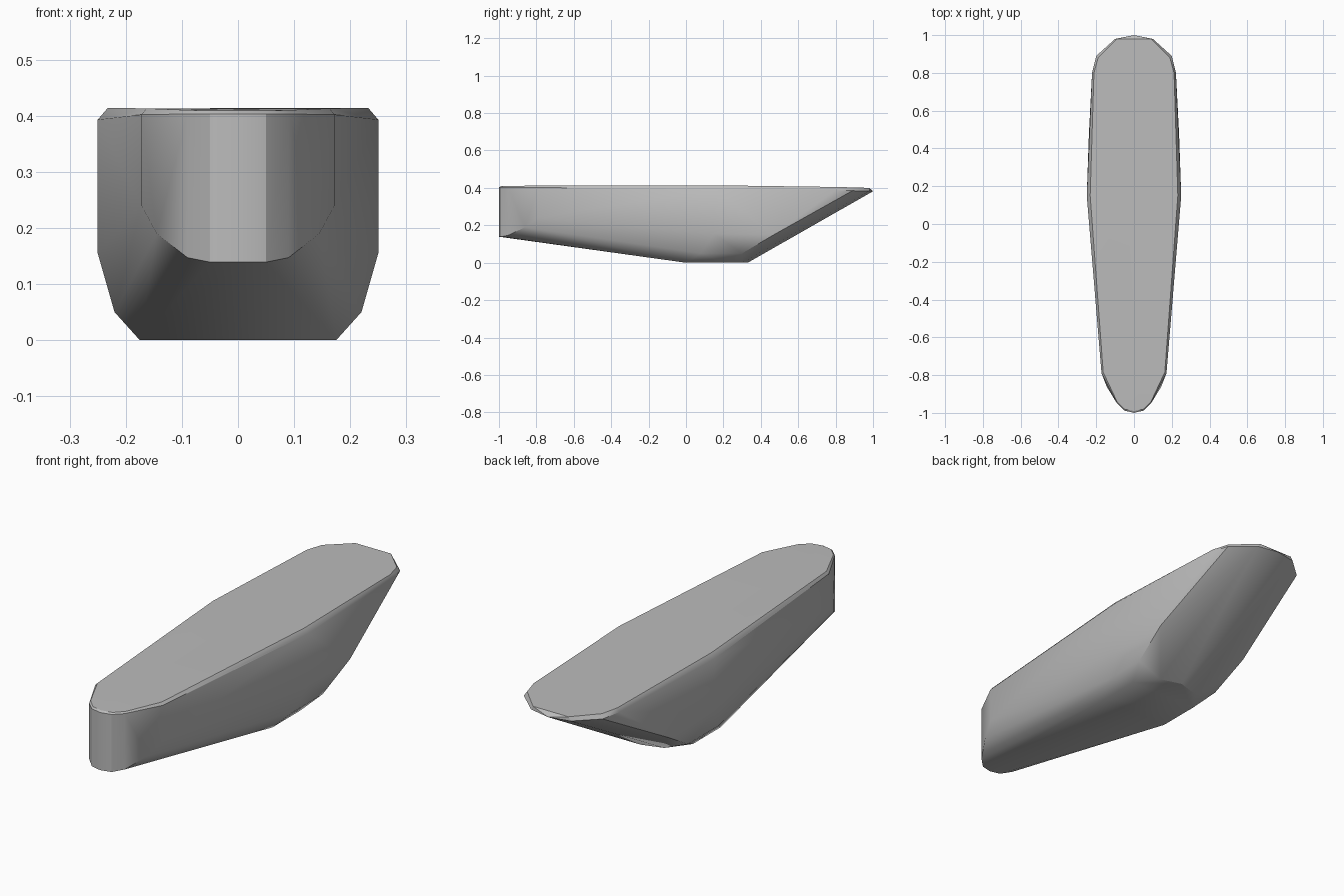
import bpy, bmesh, math

cube = bpy.data.objects.get("Cube")
if cube:
    bpy.data.objects.remove(cube, do_unlink=True)

grey = bpy.data.materials.new("plain_grey")
grey.use_nodes = True
colour = (0.5, 0.5, 0.5, 1)
grey.diffuse_color = colour
grey.node_tree.nodes["Principled BSDF"].inputs["Base Color"].default_value = colour

# Half outlines of the hull, bow (-y) to stern (+y)
deck = [(0, -.99, .409), (.05, -.98, .409), (.09, -.94, .41), (.163, -.785, .413),
        (.232, .15, .414), (.212, .8, .405), (.19, .88, .403), (.09, .98, .4)]
rim = [(0, -1, .403), (.05, -.988, .403), (.09, -.95, .403), (.172, -.79, .402),
       (.25, .15, .393), (.222, .8, .388), (.2, .89, .385), (.1, .98, .383), (0, 1, .382)]
chine = [(.172, -.79, .24), (.145, -.86, .19), (.25, .15, .155),
         (.239, .47, .15), (.22, .08, .05), (.22, .3, .05)]
keel = [(0, -1, .139), (.05, -.988, .139), (.09, -.95, .147),
        (.175, 0, 0), (.175, .2, 0), (.1, .3, 0), (0, .33, 0)]

# Mirror the outlines and wrap them in one convex shell
bm = bmesh.new()
for x, y, z in deck + rim + chine + keel:
    for side in ((1, -1) if x else (1,)):
        bm.verts.new((x * side, y, z))
result = bmesh.ops.convex_hull(bm, input=bm.verts[:])
bmesh.ops.delete(bm, geom=[v for v in bm.verts if not v.link_faces], context='VERTS')
bmesh.ops.dissolve_limit(bm, angle_limit=math.radians(1), verts=bm.verts[:], edges=bm.edges[:])
bmesh.ops.recalc_face_normals(bm, faces=bm.faces[:])

mesh = bpy.data.meshes.new("boat_hull")
bm.to_mesh(mesh)
bm.free()
mesh.materials.append(grey)
hull = bpy.data.objects.new("boat_hull", mesh)
bpy.context.collection.objects.link(hull)

# Soft curved sides with crisp deck and keel edges
bpy.ops.object.select_all(action='DESELECT')
hull.select_set(True)
bpy.context.view_layer.objects.active = hull
bpy.ops.object.shade_smooth_by_angle(angle=math.radians(30))
